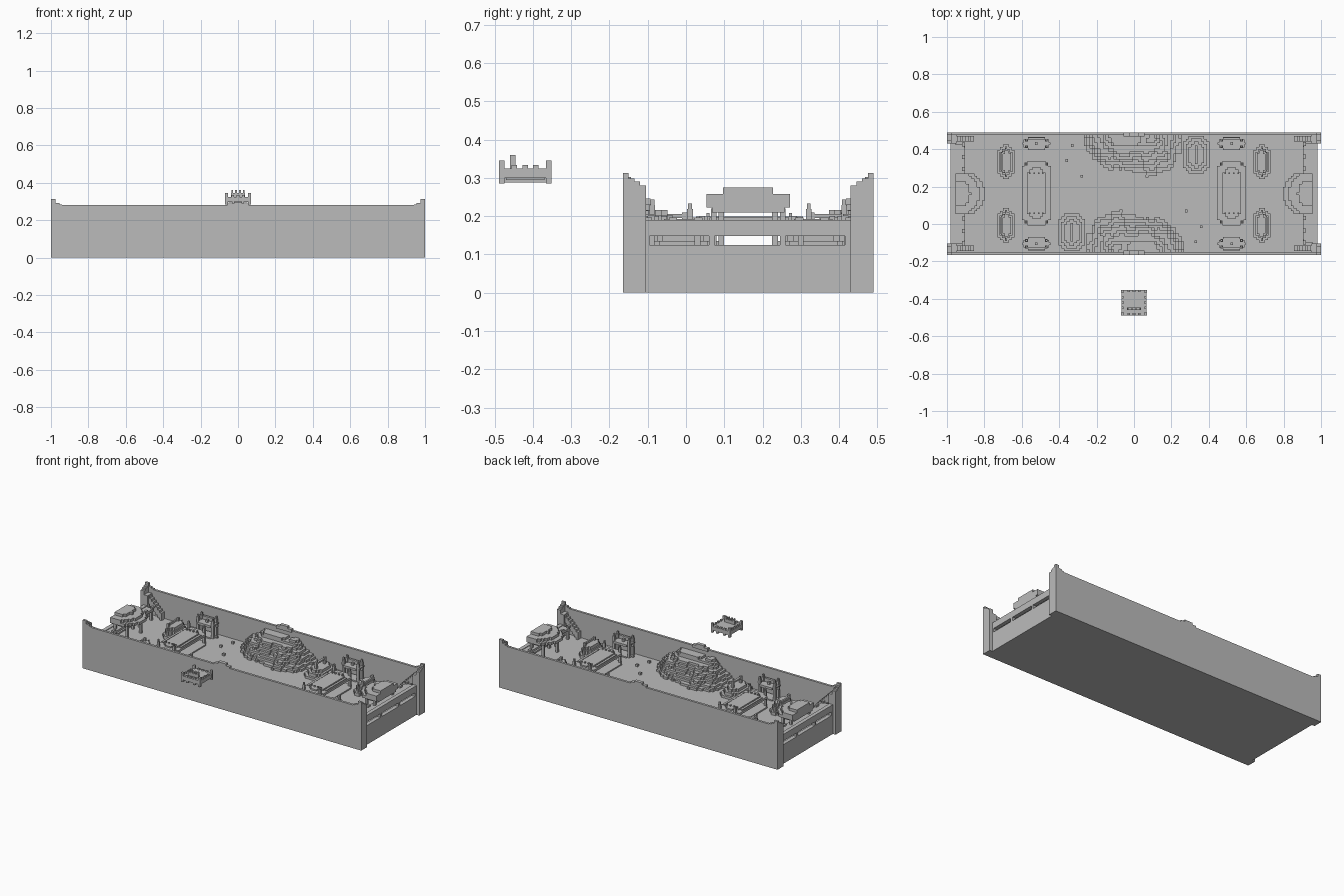
import bpy, bmesh, math, random
from mathutils import Matrix, Vector

cube = bpy.data.objects.get("Cube")
if cube:
    bpy.data.objects.remove(cube, do_unlink=True)

random.seed(4)
V = 0.0145            # block size
FLOOR = 0.115
MID = 0.1625          # arena centre line in y
stone = bpy.data.materials.new("grey stone")
stone.use_nodes = True
stone.diffuse_color = (0.5, 0.5, 0.5, 1)
stone.node_tree.nodes["Principled BSDF"].inputs["Base Color"].default_value = (0.5, 0.5, 0.5, 1)


def box(x0, x1, y0, y1, z0, z1):
    return (x0, x1, y0, y1, z0, z1)


def block(cx, cy, wx, wy, z0, z1):
    return box(cx - wx / 2, cx + wx / 2, cy - wy / 2, cy + wy / 2, z0, z1)


def build(name, boxes, turned=False):
    """One object from boxes; turned rotates it half a turn about the arena centre."""
    bm = bmesh.new()
    for x0, x1, y0, y1, z0, z1 in boxes:
        size = Matrix.Diagonal((x1 - x0, y1 - y0, z1 - z0, 1))
        place = Matrix.Translation(Vector((x0 + x1, y0 + y1, z0 + z1)) / 2)
        bmesh.ops.create_cube(bm, size=1, matrix=place @ size)
    if turned:
        spin = Matrix.Rotation(math.pi, 4, 'Z')
        bmesh.ops.rotate(bm, verts=bm.verts, cent=(0, MID, 0), matrix=spin)
    mesh = bpy.data.meshes.new(name)
    bm.to_mesh(mesh)
    bm.free()
    mesh.materials.append(stone)
    obj = bpy.data.objects.new(name, mesh)
    bpy.context.collection.objects.link(obj)


def pair(name, boxes):
    build(name + "_a", boxes)
    build(name + "_b", boxes, True)


def stepped(cx, cy, wx, wy, z0, z1):
    """Rectangle with notched corners, as three crossing slabs."""
    return [block(cx, cy, wx, wy - 4 * V, z0, z1),
            block(cx, cy, wx - 2 * V, wy - 2 * V, z0, z1),
            block(cx, cy, wx - 4 * V, wy, z0, z1)]


def dome_layer(cx, cy, rx, ry, z0, z1):
    """Half ellipse of block rows, bulging towards the arena middle."""
    n = int(ry / V)
    return [box(cx - max(V, round(rx * math.sqrt(1 - (i * V / (ry + V)) ** 2) / V) * V), cx,
                cy + (i - .5) * V, cy + (i + .5) * V, z0, z1) for i in range(-n, n + 1)]


# Solid floor
build("arena_floor", [box(-.98, .98, -.155, .48, 0, FLOOR)])

# Long walls with raised stepped ends and a central crest
wall = [box(-1, 1, .475, .49, 0, .28), box(-.055, .055, .468, .49, .27, .29),
        box(-.028, .028, .468, .49, .29, .302)]
for s in (-1, 1):
    for reach, top in ((.06, .285), (.045, .293), (.018, .313)):
        xs = sorted((s, s * (1 - reach)))
        wall.append(box(*xs, .475, .49, .26, top))
pair("long_wall", wall)

# Corner pylons, stepping down along the ends
pylons = []
for depth, top in ((.06, .28), (.045, .29), (.03, .298), (.015, .313)):
    pylons += [box(.975, 1, .49 - depth, .49, 0, top),
               box(-1, -.975, .49 - depth, .49, 0, top)]
pylons += [box(s - .025, s + .025, .43, .49, 0, .255) for s in (-.975, .975)]
pair("corner_pylon", pylons)

# Low end walls with three slots and a gallery ledge behind
slots = ((-.095, .06), (.075, .245), (.26, .415))
end = [box(.955, .98, -.12, .44, 0, .124), box(.955, .98, -.12, .44, .148, .19),
       box(.905, .955, -.1, .43, .172, .186)]
edges = [-.12] + [e for s in slots for e in s] + [.44]
end += [box(.955, .98, edges[i], edges[i + 1], .124, .148) for i in range(0, len(edges), 2)]
end += [block(.912, -.1 + i * .066, V, V * 1.5, .186, .197) for i in range(9) if i not in (3, 4, 5)]
end += [block(.912, y, V, V, FLOOR, .172) for y in (-.09, .03, .3, .42)]
pair("end_wall", end)

# Half round canopies on posts over each end
canopy = dome_layer(.955, MID, .12, .095, .21, .225)
canopy += dome_layer(.955, MID, .16, .115, .222, .24)
canopy += dome_layer(.955, MID, .13, .105, .24, .258)
canopy += dome_layer(.955, MID, .08, .07, .258, .275)
canopy += [block(x, MID + dy, V, V, FLOOR, .22) for x, dy in
           ((.86, -.07), (.86, .07), (.93, -.09), (.93, .09))]
pair("end_canopy", canopy)

# Stair buttresses in the four corners
stairs = []
for i in range(7):
    for s in (-1, 1):
        stairs.append(block(s * (.95 - i * V), .455, V, 2 * V, .2 - i * V, .25 - i * V))
pair("corner_stair", stairs)


def tower(cx, cy, wx, wy, deck):
    """Raised platform on legs with a stepped base, rails and finials."""
    parts = stepped(cx, cy, wx, wy, FLOOR, FLOOR + .008)
    parts += stepped(cx, cy, wx, wy, deck - V, deck)
    for sx in (-1, 1):
        parts.append(block(cx + sx * (wx / 2 - V), cy, V, wy * .6, deck, deck + .006))
        for sy in (-1, 1):
            x, y = cx + sx * (wx / 2 - 1.5 * V), cy + sy * (wy / 2 - 1.2 * V)
            parts += [block(x, y, V, V, FLOOR, deck + 2 * V),
                      block(x, y, V * .7, V * .7, deck + 2 * V, deck + 3 * V)]
    return parts


# Large bridges, with an inner raised slab
for s, side in ((-1, "right"), (1, "left")):
    cx = s * .522
    parts = tower(cx, MID + .003, .155, .345, .19)
    parts += stepped(cx, MID + .003, .1, .28, .188, .199)
    parts += [block(cx + dx, MID + dy, .008, .008, .199, .208)
              for dx in (-.035, -.012, .012, .035) for dy in (-.105, .11)]
    build(side + "_bridge", parts)

# Small watch decks beside the long walls and outer decks near the ends
for s, tag in ((-1, "right"), (1, "left")):
    for t, where in ((-1, "front"), (1, "back")):
        cx, cy = s * .522, MID + t * .268
        deck = tower(cx, cy, .15, .07, .2)
        deck += [block(cx, cy + t * .025, .09, V, .2, .222), block(cx, cy, V, V, .2, .215)]
        build(f"{tag}_{where}_watch_deck", deck)
        cx, cy = s * .685, MID + t * .17
        deck = [p for w, z in ((0, .135), (.02, .16), (.035, .18))
                for p in stepped(cx, cy, .09 - w, .185 - w, FLOOR, z)]
        deck += [block(cx + s * .012, cy + dy, V, V, .17, .2) for dy in (-.05, .05)]
        deck.append(block(cx + s * .02, cy, .01, .1, .17, .192))
        build(f"{tag}_{where}_outer_deck", deck)

# Octagonal shrines with twin posts
shrine = [p for w, z in ((0, .13), (.028, .15), (.056, .168))
          for p in stepped(.333, .37, .14 - w, .2 - w, FLOOR, z)]
shrine += [block(.333, .37 + dy, V, V, .15, .21) for dy in (-.042, .042)]
shrine.append(block(.333, .37, V, .084, .195, .205))
pair("shrine", shrine)

# Stepped rock mounds against the long walls
rocks = []
for i in range(-19, 18):
    for j in range(17):
        x, y = i * V, .468 - j * V
        r1 = math.hypot((x + .05) / .25, (y - .475) / .2)
        r2 = math.hypot((x - .08) / .2, (y - .45) / .21)
        rough = .05 * math.sin(x * 55 + y * 30) + random.uniform(-.03, .03)
        h = max(.2 * (1 - r1), .15 * (1 - r2)) + .13 * rough
        limit = .2 if y < .33 else .225 if y < .42 else .25
        steps = math.floor(min(h, limit - FLOOR) / V)
        if steps > 0:
            rocks.append(block(x, y, V, V, FLOOR - .01, FLOOR + steps * V))
pair("rock_mound", rocks)

# Loose stones on the floor
stones = [block(x, y, V, V, FLOOR, FLOOR + V) for x, y in
          ((-.28, .255), (.07, .255), (-.33, .42), (-.36, .34))]
pair("loose_stone", stones)

# Hovering platform in front
PX, PY = 0, -.42
hover = [block(PX, PY, .136, .136, .3, .325), block(PX, PY, .1, .1, .294, .302)]
for sx in (-1, 1):
    for sy in (-1, 1):
        hover.append(block(sx * .061, PY + sy * .061, V, V, .285, .345))
    for k in (-.028, 0, .028):
        hover += [block(sx * .061, PY + k, .01, V, .325, .334),
                  block(k, PY + sx * .061, V, .01, .325, .334)]
    hover.append(block(sx * .025, PY, V, .136, .288, .3))
hover.append(block(0, PY - .033, .075, V, .325, .345))
hover += [block(k * .015, PY - .033, .009, V, .345, .36) for k in (-2, -.7, .7, 2)]
build("hover_platform", hover)
